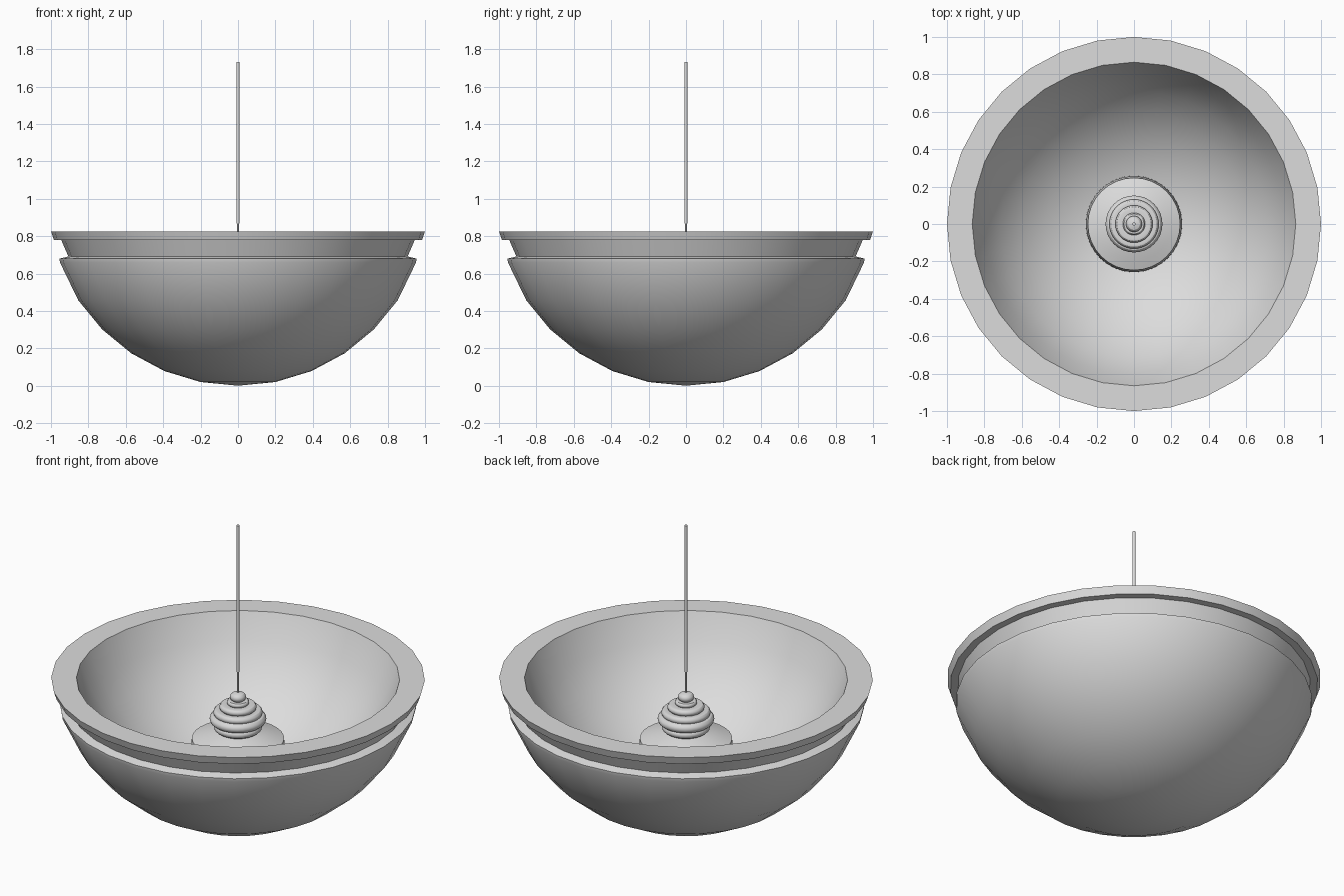
import bpy, bmesh, math

cube = bpy.data.objects.get("Cube")
if cube:
    bpy.data.objects.remove(cube, do_unlink=True)

grey = bpy.data.materials.new("light grey")
grey.use_nodes = True
colour = (0.72, 0.72, 0.72, 1)
grey.diffuse_color = colour
grey.node_tree.nodes["Principled BSDF"].inputs["Base Color"].default_value = colour


def lathe(name, profile, sides=32):
    """Turn a (radius, height) profile around the z axis."""
    bm = bmesh.new()
    verts = [bm.verts.new((0, r, z)) for r, z in profile]
    edges = [bm.edges.new(pair) for pair in zip(verts, verts[1:])]
    bmesh.ops.spin(bm, geom=verts + edges, cent=(0, 0, 0), axis=(0, 0, 1),
                   angle=math.tau, steps=sides, use_merge=True)
    bmesh.ops.remove_doubles(bm, verts=bm.verts, dist=0.0005)
    bmesh.ops.recalc_face_normals(bm, faces=bm.faces)
    mesh = bpy.data.meshes.new(name)
    bm.to_mesh(mesh)
    bm.free()
    mesh.materials.append(grey)
    obj = bpy.data.objects.new(name, mesh)
    bpy.context.collection.objects.link(obj)
    bpy.ops.object.select_all(action="DESELECT")
    obj.select_set(True)
    bpy.context.view_layer.objects.active = obj
    bpy.ops.object.shade_smooth_by_angle(angle=math.radians(30))


def bowl_arc(radius, centre, end, steps):
    """Outline of a round bowl, from its lowest point up to an end angle."""
    angles = [math.radians(end) * i / steps for i in range(steps + 1)]
    return [(radius * math.sin(a), centre - radius * math.cos(a)) for a in angles]


def bead(radius, height, half):
    """Rounded ring outline, from its lower to its upper edge."""
    angles = [math.radians(a) for a in range(-90, 91, 30)]
    return [(radius - half * (1 - math.cos(a)), height + half * math.sin(a))
            for a in angles]


# Bowl: round outside, stepped rim, then the round inside
outside = bowl_arc(1.027, 1.028, 56.25, 5)
rim = [(0.952, 0.66), (0.955, 0.68), (0.907, 0.692), (0.945, 0.78),
       (0.985, 0.781), (1, 0.826)]
inside = bowl_arc(0.905, 1.092, 72.9, 7)
lathe("bowl_shade", outside + rim + inside[::-1])

# Flat-topped cap standing in the middle of the bowl
lathe("socket_cap", [(0.258, 0.222), (0.256, 0.35), (0.247, 0.476),
                     (0.2, 0.492), (0.15, 0.508), (0.1, 0.52)])

# Tapering stack of rounded rings, ending in a knob
tiers = [(0.13, 0.546, 0.022), (0.152, 0.592, 0.026), (0.132, 0.63, 0.02),
         (0.1, 0.662, 0.018), (0.06, 0.689, 0.014), (0.043, 0.72, 0.023)]
stack = [(0.1, 0.51)]
for tier in tiers:
    stack += bead(*tier)
lathe("finial_rings", stack + [(0, 0.748)])

# Thin wire and hanging rod
lathe("wire", [(0, 0.74), (0.005, 0.74), (0.005, 0.88), (0, 0.88)], 12)
lathe("hanging_rod", [(0, 0.868), (0.008, 0.868), (0.008, 1.732), (0, 1.732)], 16)
